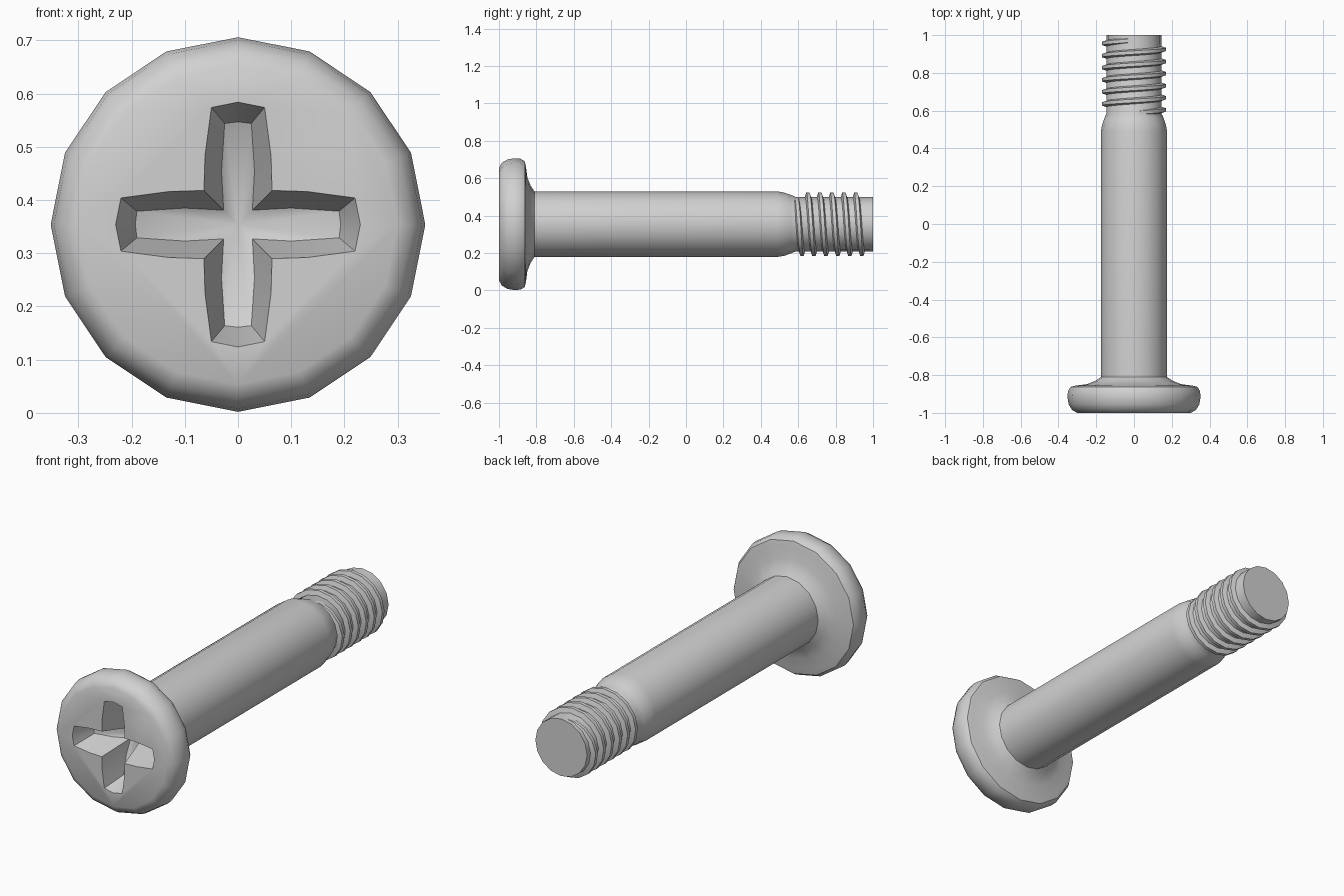
import bpy, bmesh, math
from mathutils import Matrix, Vector

cube = bpy.data.objects.get("Cube")
if cube:
    bpy.data.objects.remove(cube)

AXIS_Z = 0.354
SIDES = 16

steel = bpy.data.materials.new("grey steel")
steel.use_nodes = True
steel.diffuse_color = (0.64, 0.64, 0.64, 1)
steel.node_tree.nodes["Principled BSDF"].inputs["Base Color"].default_value = (0.64, 0.64, 0.64, 1)


def around(radius, angle, y):
    """Point around the screw axis."""
    return Vector((radius * math.sin(angle), y, AXIS_Z + radius * math.cos(angle)))


def bridge(bm, a, b):
    """Join two closed rings with quads."""
    for i in range(len(a)):
        j = (i + 1) % len(a)
        bm.faces.new((a[i], a[j], b[j], b[i]))


def finish(bm, name):
    bmesh.ops.recalc_face_normals(bm, faces=bm.faces)
    mesh = bpy.data.meshes.new(name)
    bm.to_mesh(mesh)
    bm.free()
    mesh.materials.append(steel)
    obj = bpy.data.objects.new(name, mesh)
    bpy.context.collection.objects.link(obj)
    return obj


def smooth(obj, degrees):
    bpy.ops.object.select_all(action='DESELECT')
    obj.select_set(True)
    bpy.context.view_layer.objects.active = obj
    bpy.ops.object.shade_smooth_by_angle(angle=math.radians(degrees))


# Head, neck fillet, shank and threaded core in one turned profile: (radius, y)
profile = [(0.30, -1.0), (0.328, -0.985), (0.346, -0.955), (0.352, -0.92),
           (0.35, -0.885), (0.336, -0.862), (0.31, -0.856), (0.25, -0.848),
           (0.205, -0.83), (0.175, -0.81), (0.175, 0.49), (0.169, 0.525),
           (0.157, 0.56), (0.146, 0.585), (0.145, 1.0)]
bm = bmesh.new()
rings = [[bm.verts.new(around(r, math.tau * i / SIDES, y)) for i in range(SIDES)]
         for r, y in profile]
for a, b in zip(rings, rings[1:]):
    bridge(bm, a, b)
bm.faces.new(rings[0])
bm.faces.new(rings[-1])
body = finish(bm, "screw_body")

# Cross recess cutter: one arm as (side, out, depth), turned four times
arm_top = [(-0.064, 0.064, 0), (-0.062, 0.13, 0), (-0.05, 0.22, 0),
           (0, 0.23, 0), (0.05, 0.22, 0), (0.062, 0.13, 0)]
arm_floor = [(-0.027, 0.027, 0.18), (-0.031, 0.10, 0.15), (-0.025, 0.19, 0.12),
             (0, 0.193, 0.12), (0.025, 0.19, 0.12), (0.031, 0.10, 0.15)]


def cross_ring(bm, arm, shift):
    ring = []
    for k in range(4):
        turn = Matrix.Rotation(k * math.pi / 2, 3, 'Y')
        for side, out, depth in arm:
            p = turn @ Vector((side, 0, out))
            ring.append(bm.verts.new((p.x, shift + depth, p.z + AXIS_Z)))
    return ring


bm = bmesh.new()
outer = cross_ring(bm, arm_top, -1.05)
mouth = cross_ring(bm, arm_top, -1.0)
floor = cross_ring(bm, arm_floor, -1.0)
bridge(bm, outer, mouth)
bridge(bm, mouth, floor)
bm.faces.new(outer)
tip = bm.verts.new((0, -0.8, AXIS_Z))
for i in range(len(floor)):
    bm.faces.new((floor[i], floor[(i + 1) % len(floor)], tip))
bmesh.ops.triangulate(bm, faces=bm.faces)
cutter = finish(bm, "recess_cutter")
cutter.hide_render = True

cut = body.modifiers.new("cross recess", 'BOOLEAN')
cut.operation = 'DIFFERENCE'
cut.solver = 'EXACT'
cut.object = cutter
bpy.context.view_layer.objects.active = body
bpy.ops.object.modifier_apply(modifier=cut.name)
bpy.data.objects.remove(cutter)
smooth(body, 35)

# Helical thread, fading out at both ends
TURNS, PITCH, START = 6, 0.064, 0.588
bm = bmesh.new()
sections = []
steps = TURNS * SIDES
for s in range(steps + 1):
    fade = min(1, s / 4, (steps - s) / 4)
    crest = 0.143 + 0.026 * fade
    angle = math.tau * s / SIDES
    y = START + PITCH * s / SIDES
    section = [(0.134, -0.02), (crest, -0.009), (crest, 0.009), (0.134, 0.02)]
    sections.append([bm.verts.new(around(r, angle, y + dy)) for r, dy in section])
for a, b in zip(sections, sections[1:]):
    bridge(bm, a, b)
bm.faces.new(sections[0])
bm.faces.new(sections[-1])
thread = finish(bm, "thread")
smooth(thread, 35)
